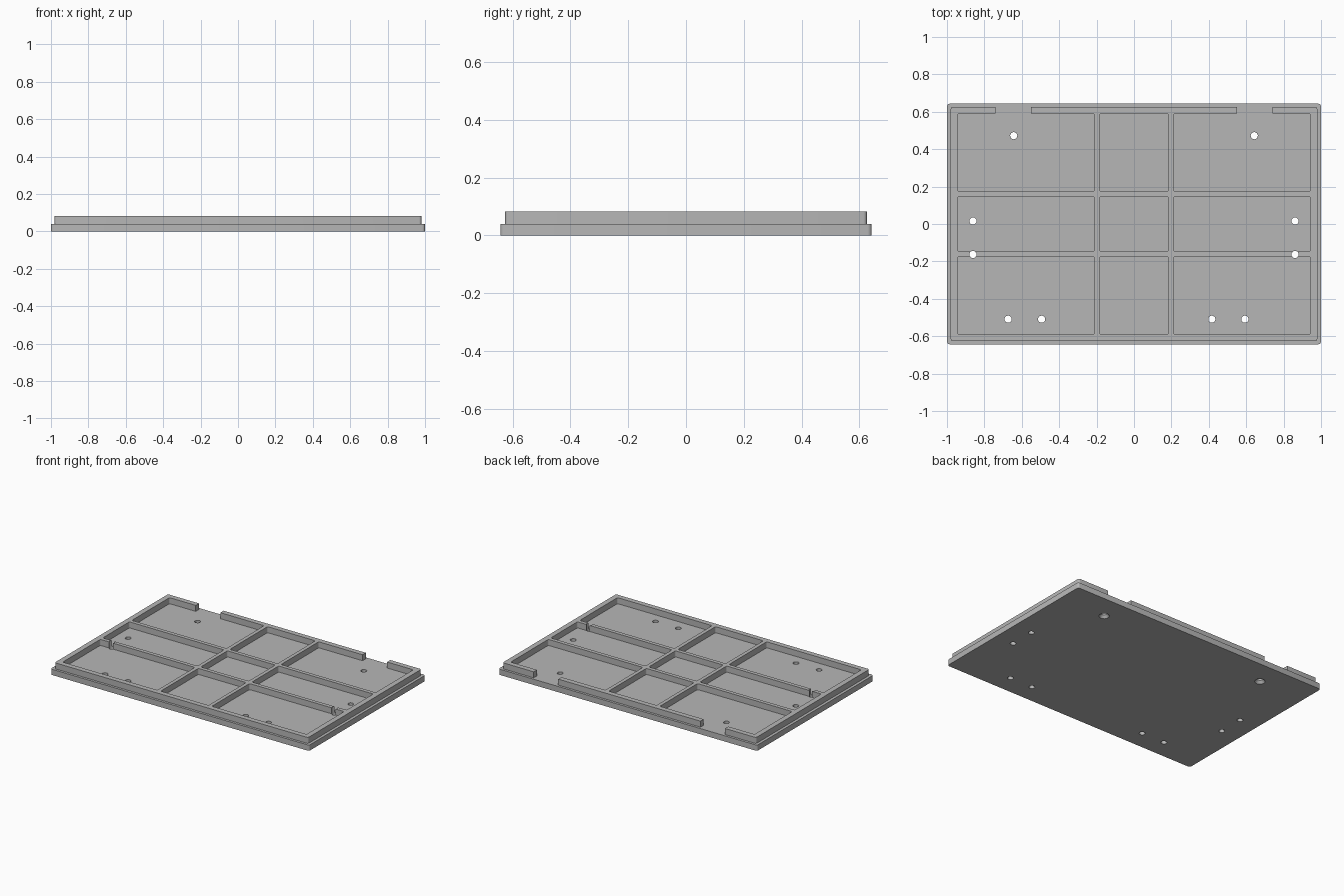
import bpy, bmesh, math

if "Cube" in bpy.data.objects:
    bpy.data.objects.remove(bpy.data.objects["Cube"])

grey = bpy.data.materials.new("plastic_grey")
grey.diffuse_color = (0.47, 0.47, 0.47, 1)
grey.use_nodes = True
grey.node_tree.nodes["Principled BSDF"].inputs["Base Color"].default_value = grey.diffuse_color


def rounded_rect(x0, x1, y0, y1, r, seg=4):
    """Corner-rounded outline, counter-clockwise."""
    corners = [(x1 - r, y1 - r, 0), (x0 + r, y1 - r, 90),
               (x0 + r, y0 + r, 180), (x1 - r, y0 + r, 270)]
    pts = []
    for cx, cy, a0 in corners:
        for i in range(seg + 1):
            a = math.radians(a0 + 90 * i / seg)
            pts.append((cx + r * math.cos(a), cy + r * math.sin(a)))
    return pts


def circle(x, y, r, n=24):
    return [(x + r * math.cos(2 * math.pi * i / n),
             y + r * math.sin(2 * math.pi * i / n)) for i in range(n)]


def add_loft(bm, low, high, z0, z1):
    """Closed solid between two outlines with equal point counts."""
    a = [bm.verts.new((x, y, z0)) for x, y in low]
    b = [bm.verts.new((x, y, z1)) for x, y in high]
    n = len(a)
    bm.faces.new(a[::-1])
    bm.faces.new(b)
    for i in range(n):
        j = (i + 1) % n
        bm.faces.new((a[i], a[j], b[j], b[i]))


def make_object(name, solids):
    bm = bmesh.new()
    for low, high, z0, z1 in solids:
        add_loft(bm, low, high, z0, z1)
    me = bpy.data.meshes.new(name)
    bm.to_mesh(me)
    bm.free()
    me.materials.append(grey)
    ob = bpy.data.objects.new(name, me)
    bpy.context.collection.objects.link(ob)
    return ob


def cut(ob, cutters):
    """Subtract the cutters and bake the result."""
    for c in cutters:
        m = ob.modifiers.new("cut", 'BOOLEAN')
        m.operation = 'DIFFERENCE'
        m.solver = 'EXACT'
        m.object = c
    dg = bpy.context.evaluated_depsgraph_get()
    baked = bpy.data.meshes.new_from_object(ob.evaluated_get(dg))
    ob.modifiers.clear()
    ob.data = baked


def prism(outline, z0, z1):
    return (outline, outline, z0, z1)


LEDGE, TOP = 0.04, 0.082

# Base plate and raised frame
base = make_object("base_plate", [prism(rounded_rect(-1, 1, -0.643, 0.643, 0.015), 0, LEDGE)])
frame = make_object("rib_frame", [prism(rounded_rect(-0.98, 0.98, -0.626, 0.626, 0.012), LEDGE, TOP)])

# Nine pockets that leave the rim and the crossing ribs
cols = [(-0.943, -0.211), (-0.185, 0.185), (0.211, 0.943)]
rows = [(-0.59, -0.174), (-0.147, 0.147), (0.174, 0.59)]
pockets = make_object("pocket_cutter", [
    prism(rounded_rect(x0, x1, y0, y1, 0.01), 0.02, 0.1) for x0, x1 in cols for y0, y1 in rows])

# Two gaps in the back rim
gaps = make_object("gap_cutter", [
    prism([(x0, 0.57), (x1, 0.57), (x1, 0.7), (x0, 0.7)], 0.01, 0.11)
    for x0, x1 in ((-0.74, -0.55), (0.55, 0.74))])

# Screw holes, the back pair countersunk from below
back = [(-0.643, 0.472), (0.643, 0.472)]
spots = back + [(s * 0.861, y) for s in (-1, 1) for y in (0.016, -0.163)]
spots += [(x, -0.509) for x in (-0.673, -0.494, 0.416, 0.593)]
holes = make_object("hole_cutter", [prism(circle(x, y, 0.019), -0.02, 0.12) for x, y in spots])
sinks = make_object("countersink_cutter", [
    (circle(x, y, 0.035), circle(x, y, 0.017), -0.002, 0.022) for x, y in back])

cut(base, [holes, sinks])
cut(frame, [pockets, gaps, holes])

for helper in (pockets, gaps, holes, sinks):
    bpy.data.objects.remove(helper)

# Smooth the small round corners and hole walls only
for ob in (base, frame):
    bpy.ops.object.select_all(action='DESELECT')
    ob.select_set(True)
    bpy.context.view_layer.objects.active = ob
    bpy.ops.object.shade_smooth_by_angle(angle=math.radians(30))
